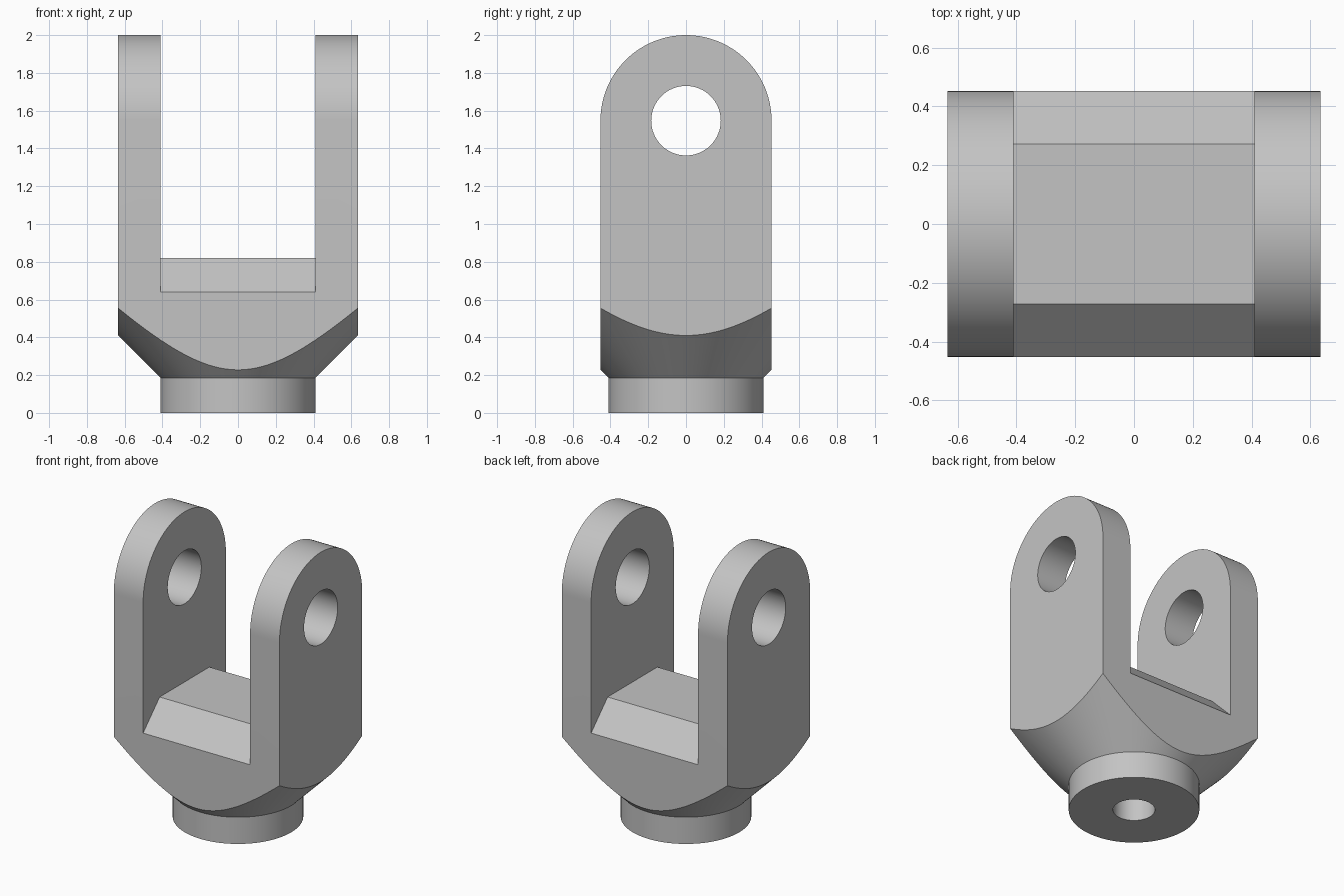
import bpy, bmesh
from math import sin, cos, pi, radians

if "Cube" in bpy.data.objects:
    bpy.data.objects.remove(bpy.data.objects["Cube"], do_unlink=True)

HALF_X, HALF_Y = 0.635, 0.453     # outer half width and depth
SLOT_X, EYE_Z = 0.41, 1.547       # slot half width, pin hole height
HOLE_R, BORE_R, BORE_TOP = 0.184, 0.132, 0.5

steel = bpy.data.materials.new("grey steel")
steel.use_nodes = True
steel.diffuse_color = (0.55, 0.55, 0.55, 1)
steel.node_tree.nodes["Principled BSDF"].inputs["Base Color"].default_value = steel.diffuse_color


def finish(name, bm):
    bmesh.ops.recalc_face_normals(bm, faces=bm.faces)
    mesh = bpy.data.meshes.new(name)
    bm.to_mesh(mesh)
    bm.free()
    mesh.materials.append(steel)
    ob = bpy.data.objects.new(name, mesh)
    bpy.context.collection.objects.link(ob)
    return ob


def extrude_x(name, outline, half):
    """Solid from a (y, z) outline, spanning -half to half along x."""
    bm = bmesh.new()
    face = bm.faces.new([bm.verts.new((-half, y, z)) for y, z in outline])
    moved = bmesh.ops.extrude_face_region(bm, geom=[face])["geom"]
    bmesh.ops.translate(bm, vec=(2 * half, 0, 0),
                        verts=[v for v in moved if isinstance(v, bmesh.types.BMVert)])
    if not face.is_valid or len(bm.faces) < len(outline) + 2:
        bm.faces.new([v for v in bm.verts if v.co.x < 0])
    return finish(name, bm)


def lathe(name, profile, steps):
    """Solid turned about z from an (r, z) profile that starts and ends on the axis."""
    bm = bmesh.new()
    verts = [bm.verts.new((r, 0, z)) for r, z in profile]
    edges = [bm.edges.new(pair) for pair in zip(verts, verts[1:])]
    bmesh.ops.spin(bm, geom=verts + edges, cent=(0, 0, 0), axis=(0, 0, 1),
                   angle=2 * pi, steps=steps, use_merge=True)
    bmesh.ops.remove_doubles(bm, verts=bm.verts, dist=0.0001)
    return finish(name, bm)


def combine(target, tool, operation):
    mod = target.modifiers.new(operation, "BOOLEAN")
    mod.object, mod.operation, mod.solver = tool, operation, "EXACT"
    bpy.context.view_layer.objects.active = target
    bpy.ops.object.modifier_apply(modifier=mod.name)
    bpy.data.objects.remove(tool, do_unlink=True)


def arc(radius, start, end, steps):
    return [(radius * cos(start + (end - start) * i / steps),
             EYE_Z + radius * sin(start + (end - start) * i / steps)) for i in range(steps + 1)]


# Round-topped body, the full width of the fork
clevis = extrude_x("clevis_fork", [(-HALF_Y, -0.1), (HALF_Y, -0.1)] + arc(HALF_Y, 0, pi, 64), HALF_X)

# Slot between the arms, leaving a floor with sloped front and back edges
slot = extrude_x("slot_cutter", [(-0.6, 0.493), (-0.272, 0.821), (0.272, 0.821),
                                 (0.6, 0.493), (0.6, 2.2), (-0.6, 2.2)], SLOT_X)
combine(clevis, slot, "DIFFERENCE")

# Pin hole through both arms
pin = extrude_x("pin_cutter", arc(HOLE_R, 0, 2 * pi, 64)[:-1], 1)
combine(clevis, pin, "DIFFERENCE")

# Turned envelope: blind bore, round boss and conical underside
envelope = lathe("turned_envelope", [(0, BORE_TOP), (BORE_R, BORE_TOP), (BORE_R, 0), (0.41, 0),
                                     (0.41, 0.185), (1.3, 1.075), (1.3, 2.3), (0, 2.3)], 128)
combine(clevis, envelope, "INTERSECT")

# Smooth the round surfaces, keep the edges sharp
bpy.ops.object.select_all(action="DESELECT")
clevis.select_set(True)
bpy.context.view_layer.objects.active = clevis
bpy.ops.object.shade_smooth_by_angle(angle=radians(25))
